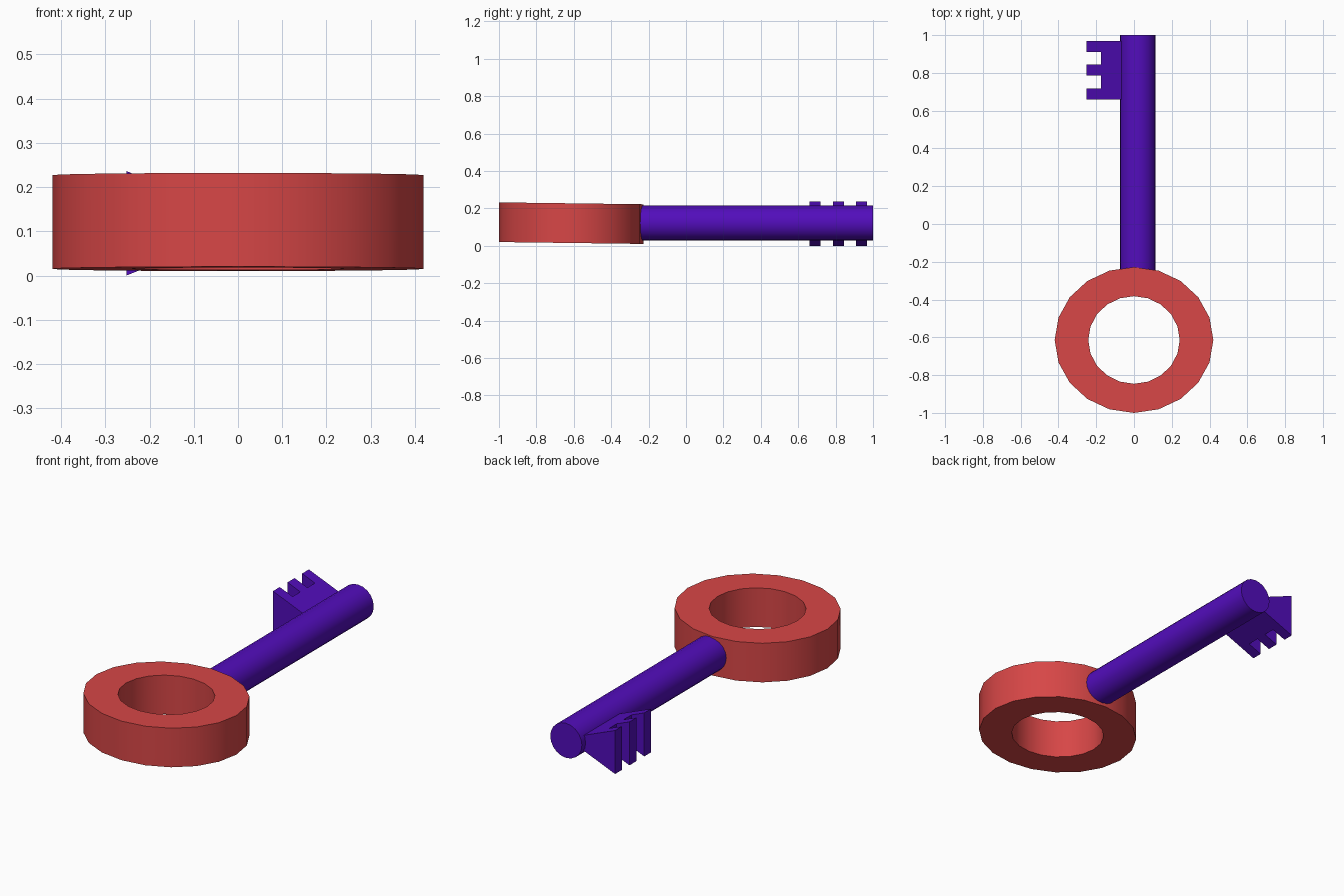
import bpy, math

if "Cube" in bpy.data.objects:
    bpy.data.objects.remove(bpy.data.objects["Cube"])


def material(name, color):
    m = bpy.data.materials.new(name)
    m.diffuse_color = (*color, 1)
    m.use_nodes = True
    m.node_tree.nodes["Principled BSDF"].inputs["Base Color"].default_value = m.diffuse_color
    return m


RED = material("red", (0.68, 0.062, 0.062))
PURPLE = material("purple", (0.085, 0.004, 0.5))


def make(name, verts, faces, mat, smooth=False):
    me = bpy.data.meshes.new(name)
    me.from_pydata(verts, [], faces)
    me.materials.append(mat)
    ob = bpy.data.objects.new(name, me)
    bpy.context.collection.objects.link(ob)
    bpy.context.view_layer.objects.active = ob
    ob.select_set(True)
    if smooth:
        bpy.ops.object.shade_smooth_by_angle(angle=math.radians(35))
    ob.select_set(False)
    return ob


# Bow: thick, slightly oval and slightly tilted ring
N = 20
CY = -0.614
section = [(0.42, 0.386, 0.015), (0.42, 0.386, 0.227),
           (0.242, 0.232, 0.227), (0.242, 0.232, 0.015)]
verts, faces = [], []
for i in range(N):
    a = 2 * math.pi * i / N
    for rx, ry, z in section:
        dy = ry * math.sin(a)
        verts.append((rx * math.cos(a), CY + dy, z - 0.013 * dy))
for i in range(N):
    j = (i + 1) % N
    for k in range(4):
        l = (k + 1) % 4
        faces.append((i * 4 + k, j * 4 + k, j * 4 + l, i * 4 + l))
make("bow_ring", verts, faces, RED, True)

# Shaft: round bar running from the ring to the tip
M = 20
verts = []
for y in (-0.27, 1.0):
    for i in range(M):
        a = 2 * math.pi * i / M
        verts.append((0.02 + 0.095 * math.cos(a), y, 0.121 + 0.094 * math.sin(a)))
faces = [(i, i + M, (i + 1) % M + M, (i + 1) % M) for i in range(M)]
faces += [tuple(range(M)), tuple(range(2 * M - 1, M - 1, -1))]
make("shaft", verts, faces, PURPLE, True)

# Bit: comb outline whose thickness flares away from the shaft
IN, GAP, OUT = 0.0, -0.175, -0.252
outline = [(IN, 0.66)]
for y0, y1 in ((0.66, 0.718), (0.785, 0.845), (0.91, 0.968)):
    if y0 > 0.7:
        outline.append((GAP, y0))
    outline += [(OUT, y0), (OUT, y1)]
    if y1 < 0.9:
        outline.append((GAP, y1))
outline.append((IN, 0.968))


def half(x):
    return 0.016 + 0.102 * x / OUT


K = len(outline)
verts = [(x, y, 0.118 + s * half(x)) for s in (1, -1) for x, y in outline]
faces = [(i, i + K, (i + 1) % K + K, (i + 1) % K) for i in range(K)]
faces += [tuple(range(K - 1, -1, -1)), tuple(range(K, 2 * K))]
bit = make("key_bit", verts, faces, PURPLE)

# Consistent outward normals
import bmesh
for ob in bpy.data.objects:
    bm = bmesh.new()
    bm.from_mesh(ob.data)
    bmesh.ops.recalc_face_normals(bm, faces=bm.faces)
    bm.to_mesh(ob.data)
    bm.free()
